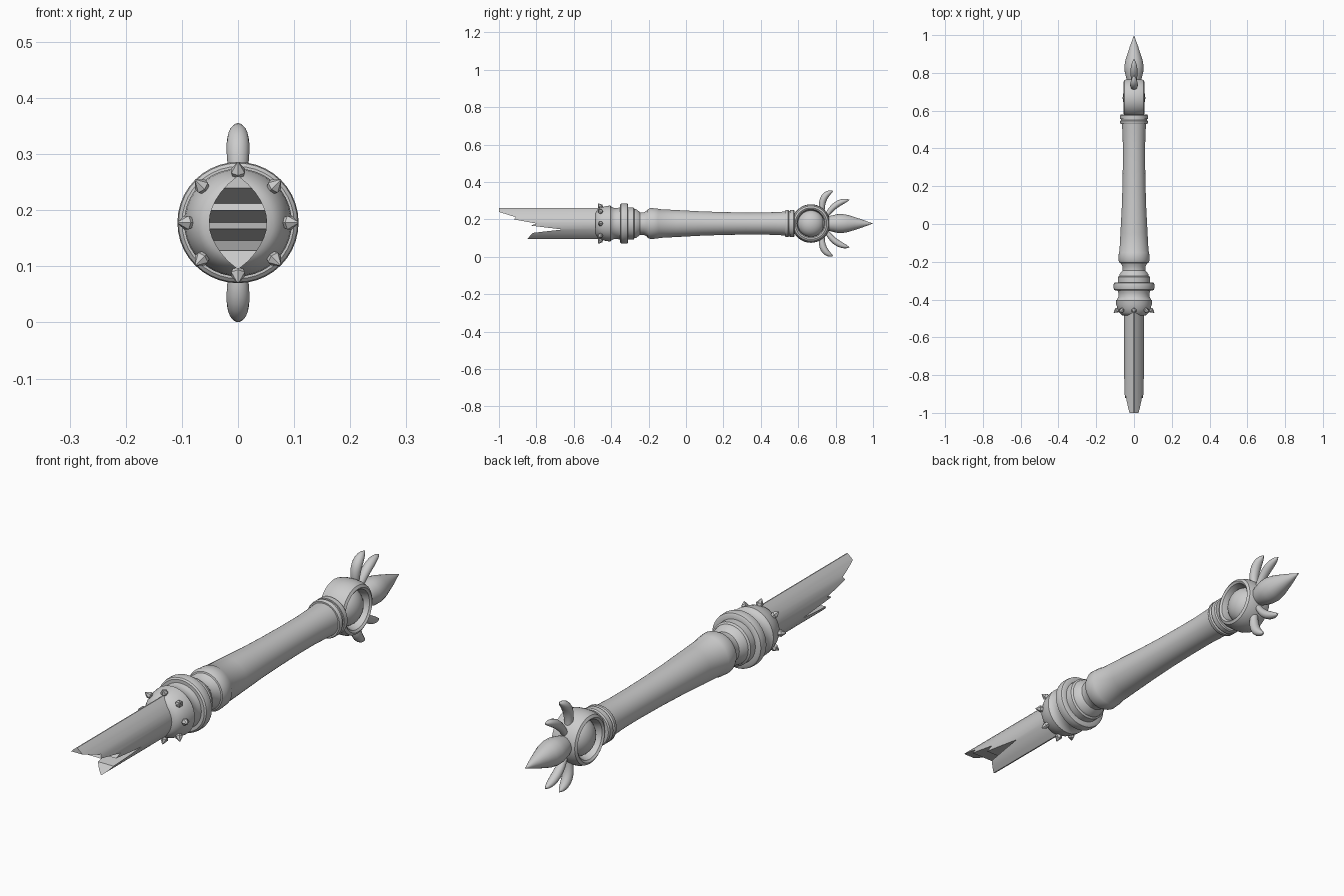
import bpy, bmesh, math
from mathutils import Vector, Matrix

if "Cube" in bpy.data.objects:
    bpy.data.objects.remove(bpy.data.objects["Cube"])

CZ = 0.178  # height of the long axis


def finish(name, bm, angle=35):
    bmesh.ops.remove_doubles(bm, verts=bm.verts, dist=1e-5)
    bmesh.ops.recalc_face_normals(bm, faces=bm.faces)
    me = bpy.data.meshes.new(name)
    bm.to_mesh(me)
    bm.free()
    ob = bpy.data.objects.new(name, me)
    bpy.context.collection.objects.link(ob)
    bpy.ops.object.select_all(action='DESELECT')
    ob.select_set(True)
    bpy.context.view_layer.objects.active = ob
    if angle:
        bpy.ops.object.shade_smooth_by_angle(angle=math.radians(angle))
    return ob


def skin(name, rings, closed=False, angle=35):
    """Join equal loops of points with quads; cap the ends unless closed."""
    bm = bmesh.new()
    vr = [[bm.verts.new(p) for p in r] for r in rings]
    n = len(vr[0])
    for k in range(len(vr) if closed else len(vr) - 1):
        a, b = vr[k], vr[(k + 1) % len(vr)]
        for i in range(n):
            j = (i + 1) % n
            bm.faces.new((a[i], a[j], b[j], b[i]))
    if not closed:
        bm.faces.new(vr[0])
        bm.faces.new(vr[-1])
    return finish(name, bm, angle)


def lathe_y(name, prof, n=40):
    return skin(name, [[(max(r, 1e-4) * math.cos(2 * math.pi * i / n), y,
                         CZ + max(r, 1e-4) * math.sin(2 * math.pi * i / n))
                        for i in range(n)] for y, r in prof])


# handle grip with gentle waist
lathe_y("grip", [(-0.215, 0.05), (-0.205, 0.076), (-0.19, 0.083), (-0.15, 0.08), (-0.145, 0.077),
                 (-0.05, 0.072), (0.08, 0.065), (0.2, 0.061), (0.32, 0.059), (0.42, 0.059),
                 (0.5, 0.062), (0.54, 0.065)])
lathe_y("grip_end_rings", [(0.53, 0.055), (0.53, 0.07), (0.535, 0.073), (0.545, 0.073), (0.55, 0.068),
                           (0.555, 0.068), (0.555, 0.073), (0.575, 0.073), (0.58, 0.069),
                           (0.58, 0.05)])
# neck, large ring and barrel collar
lathe_y("neck", [(-0.31, 0.07), (-0.31, 0.085), (-0.28, 0.085), (-0.275, 0.078), (-0.265, 0.076),
                 (-0.245, 0.06), (-0.225, 0.06), (-0.2, 0.075)])
lathe_y("guard_ring", [(-0.352, 0.08), (-0.352, 0.1), (-0.347, 0.106), (-0.338, 0.108),
                       (-0.322, 0.108), (-0.313, 0.106), (-0.309, 0.1), (-0.309, 0.08)])
lathe_y("collar", [(-0.487, 0.04), (-0.483, 0.063), (-0.47, 0.077), (-0.45, 0.087), (-0.425, 0.094),
                   (-0.405, 0.096), (-0.4, 0.09), (-0.385, 0.083), (-0.365, 0.083), (-0.35, 0.088)])

# eight small studs around the collar
bm = bmesh.new()
for k in range(8):
    a = k * math.pi / 4
    m = (Matrix.Translation((0, -0.458, CZ)) @ Matrix.Rotation(a, 4, 'Y')
         @ Matrix.Translation((0, 0, 0.092)) @ Matrix.Rotation(math.radians(35), 4, 'X'))
    for s, r2 in ((1, 0.002), (-1, 0.007)):
        bmesh.ops.create_cone(bm, cap_ends=True, segments=6, radius1=0.014, radius2=r2,
                              depth=0.018, matrix=m @ Matrix.Translation((0, 0, s * 0.009))
                              @ Matrix.Rotation(0 if s > 0 else math.pi, 4, 'X'))
finish("studs", bm, 0)

# solid lens-section blade with a broken, jagged end
H, W, N = 0.083, 0.052, 12
half = [(W * math.cos(t * math.pi / 2) ** 0.8, H * t)
        for t in (-0.99 + 1.98 * i / N for i in range(N + 1))]
lens = half + [(-x, z) for x, z in reversed(half)]
blade = skin("broken_blade", [[(x, y, CZ + z) for x, z in lens] for y in (-1.0, -0.44)], angle=30)
cut = [(-1.05, 0.232), (-1.0, 0.24), (-0.91, 0.212), (-0.92, 0.2), (-0.80, 0.178), (-0.83, 0.167),
       (-0.66, 0.146), (-0.82, 0.128), (-0.853, 0.09), (-0.86, 0.05), (-1.05, 0.05)]
cutter = skin("break_cutter", [[(x, y, z) for y, z in cut] for x in (-0.1, 0.1)], angle=0)
cutter.hide_render = True
cutter.hide_viewport = True
mod = blade.modifiers.new("break", 'BOOLEAN')
mod.operation = 'DIFFERENCE'
mod.solver = 'EXACT'
mod.object = cutter
bpy.context.view_layer.objects.active = blade
bpy.ops.object.modifier_apply(modifier="break")
bpy.data.objects.remove(cutter)

# pommel hoop (axis along x) and the gem inside
PY = 0.668
hoop = [(0.07, -0.03), (0.076, -0.05), (0.084, -0.056), (0.094, -0.05), (0.101, -0.03), (0.103, 0),
        (0.101, 0.03), (0.094, 0.05), (0.084, 0.056), (0.076, 0.05), (0.07, 0.03)]
skin("pommel_hoop", [[(x, PY + r * math.cos(2 * math.pi * i / 40),
                       CZ + r * math.sin(2 * math.pi * i / 40)) for r, x in hoop]
                     for i in range(40)], closed=True)
bm = bmesh.new()
bmesh.ops.create_uvsphere(bm, u_segments=32, v_segments=16, radius=1, matrix=Matrix.Translation(
    (0, PY, CZ)) @ Matrix.Diagonal((0.06, 0.072, 0.072, 1)))
finish("pommel_gem", bm)


def petal(name, pts, width, thick):
    """Leaf swept along a quadratic curve in the y-z plane."""
    p0, p1, p2 = (Vector((0, y, z)) for y, z in pts)
    rings = []
    for k in range(13):
        t = k / 12
        c = p0 * (1 - t) ** 2 + p1 * 2 * t * (1 - t) + p2 * t * t
        d = ((p1 - p0) * (1 - t) + (p2 - p1) * t).normalized()
        nrm = Vector((0, -d.z, d.y))
        s = max(0.02, (0.5 + 1.1 * t - 0.1 * t * t) * (1 - t ** 3) ** 0.8)
        rings.append([c + Vector((width * s * math.cos(a), 0, 0)) + nrm * thick * s * math.sin(a)
                      for a in (i * math.pi / 8 for i in range(16))])
    return skin(name, rings, angle=50)


# four curled petals, mirrored above and below the axis
for side, s in (("upper", 1), ("lower", -1)):
    for nm, pts, w, th in (("outer", [(0.735, 0.03), (0.705, 0.15), (0.787, 0.174)], 0.022, 0.02),
                           ("inner", [(0.74, 0.02), (0.785, 0.115), (0.875, 0.127)], 0.02, 0.018)):
        petal(f"{side}_{nm}_petal", [(y, CZ + s * z) for y, z in pts], w, th)

# central bud spike
lathe_y("bud_spike", [(0.715, 0.02), (0.74, 0.03), (0.775, 0.042), (0.81, 0.05), (0.835, 0.051),
                      (0.865, 0.046), (0.9, 0.035), (0.94, 0.022), (0.975, 0.009), (1.0, 0.0)], 24)
